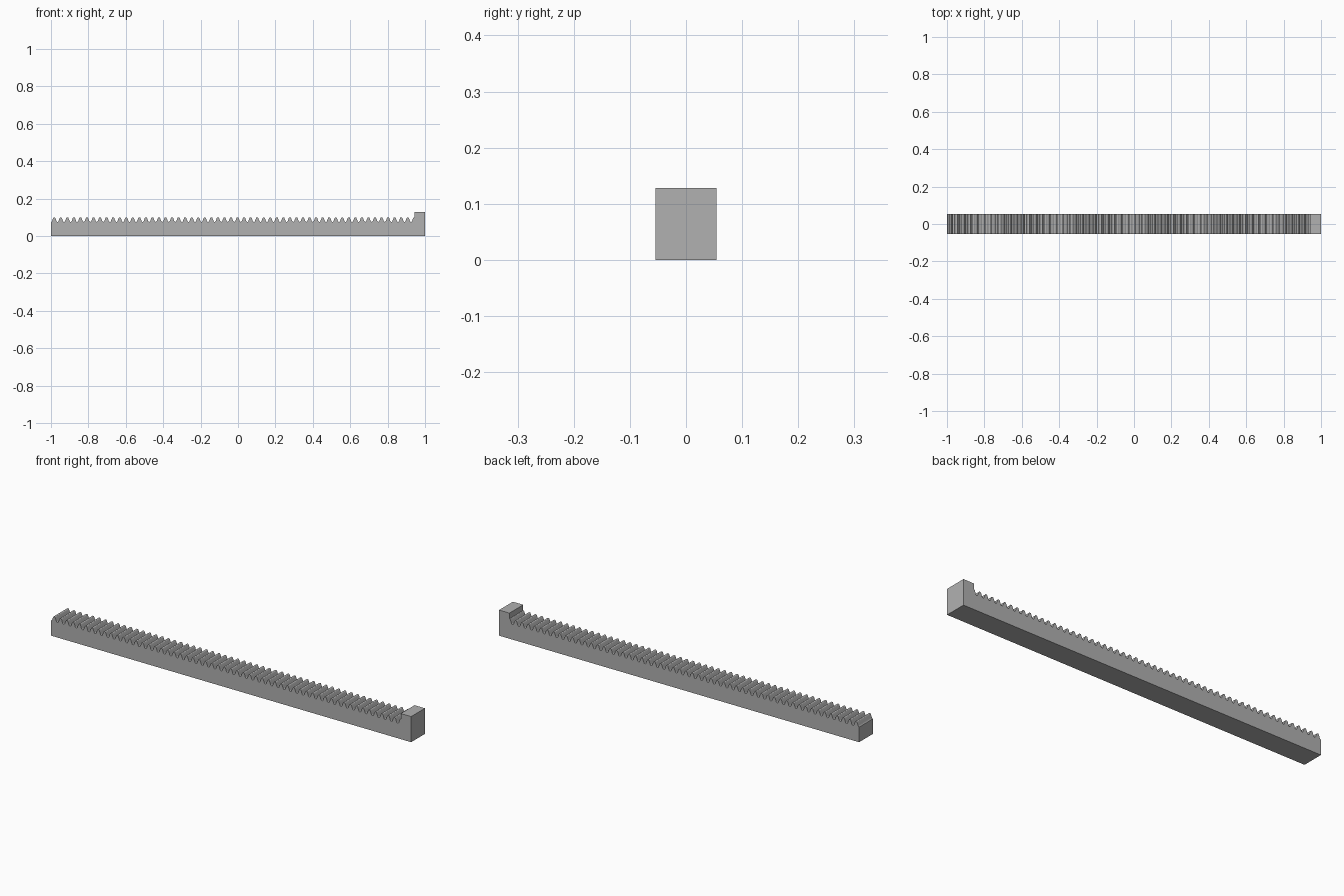
import bpy
import bmesh
from mathutils import Vector

cube = bpy.data.objects.get("Cube")
if cube:
    bpy.data.objects.remove(cube, do_unlink=True)

# Main dimensions
TEETH = 55
PITCH = 0.035
HALF_DEPTH = 0.0548
ROOT, TIP, TOP = 0.076, 0.1, 0.1285
LEFT, RIGHT = -1.0, 1.0

# Rising flank as (fraction of pitch, fraction of tooth height):
# root land, fillet, straight flank, rounded tip
FLANK = [(0.06, 0.0), (0.12, 0.06), (0.17, 0.2), (0.26, 0.56),
         (0.33, 0.82), (0.38, 0.96), (0.42, 1.0)]

grey = bpy.data.materials.new("plain grey")
grey.use_nodes = True
colour = (0.44, 0.44, 0.44, 1)
grey.diffuse_color = colour
grey.node_tree.nodes["Principled BSDF"].inputs["Base Color"].default_value = colour


def flank_points(start, mirrored=False):
    """One side of a tooth whose pitch cell begins at start."""
    pts = [(start + (1 - u if mirrored else u) * PITCH, ROOT + v * (TIP - ROOT))
           for u, v in FLANK]
    return pts[::-1] if mirrored else pts


# Toothed edge, left to right
profile = [(LEFT, 0), (LEFT, ROOT)]
for i in range(TEETH):
    start = LEFT + i * PITCH
    profile += flank_points(start) + flank_points(start, mirrored=True)

# Half tooth running into the raised end stop
last = LEFT + TEETH * PITCH
stop_x = last + PITCH / 2
profile += flank_points(last)
profile += [(stop_x, TIP), (stop_x, TOP), (RIGHT, TOP), (RIGHT, 0)]

# Extrude the profile across the depth of the bar
bm = bmesh.new()
face = bm.faces.new([bm.verts.new((x, -HALF_DEPTH, z)) for x, z in profile])
result = bmesh.ops.extrude_face_region(bm, geom=[face])
moved = [g for g in result["geom"] if isinstance(g, bmesh.types.BMVert)]
bmesh.ops.translate(bm, verts=moved, vec=Vector((0, 2 * HALF_DEPTH, 0)))
bmesh.ops.recalc_face_normals(bm, faces=bm.faces[:])

mesh = bpy.data.meshes.new("gear_rack")
bm.to_mesh(mesh)
bm.free()
mesh.materials.append(grey)
rack = bpy.data.objects.new("gear_rack", mesh)
bpy.context.collection.objects.link(rack)
